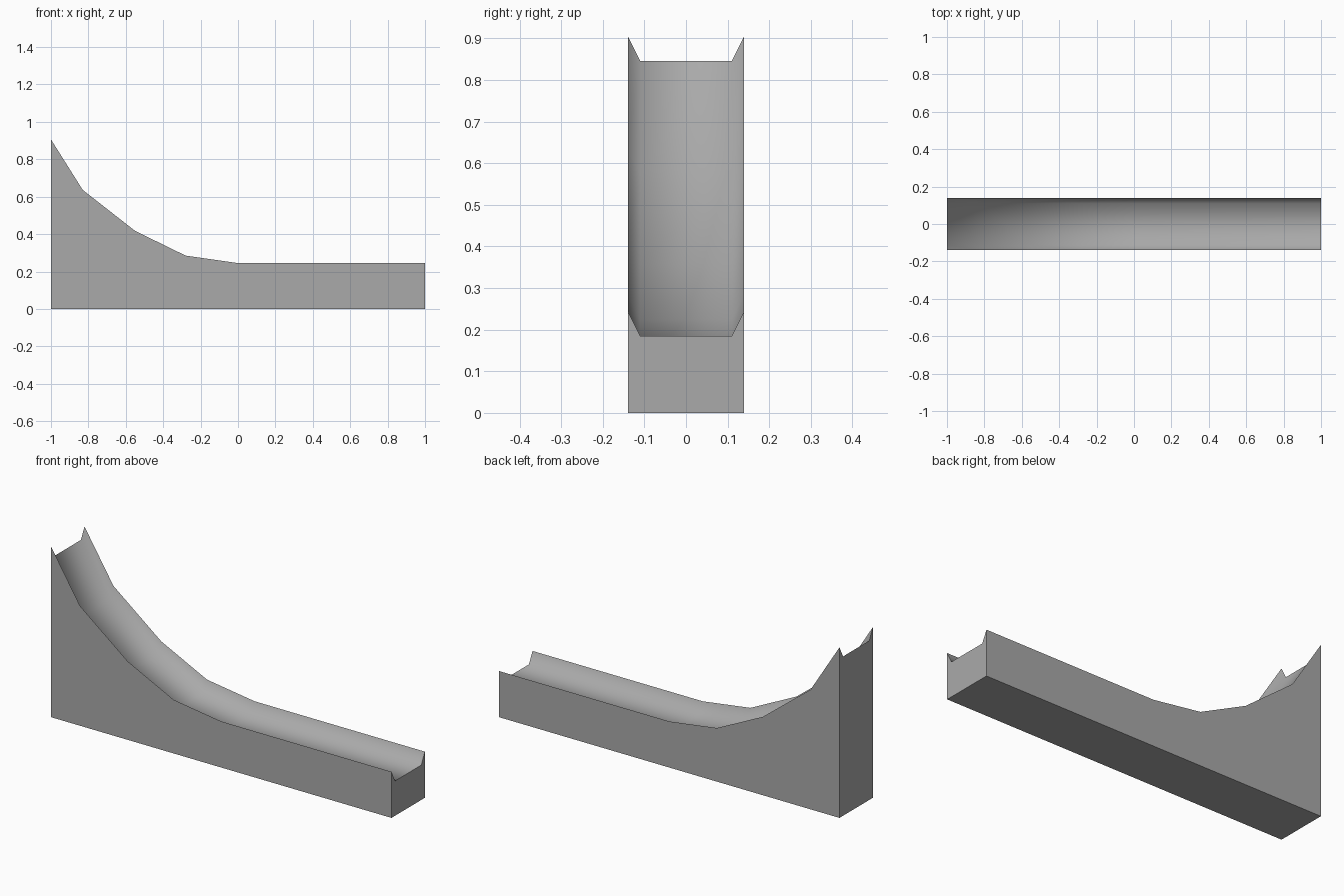
import bpy, bmesh, math

cube = bpy.data.objects.get("Cube")
if cube:
    bpy.data.objects.remove(cube, do_unlink=True)

HALF_WIDTH, FLOOR_HALF, DEPTH = 0.14, 0.11, 0.06
# Rim line along the length: (x, z)
RIM = [(-1, 0.906), (-0.83, 0.636), (-0.55, 0.417),
       (-0.28, 0.285), (0, 0.245), (1, 0.245)]

grey = bpy.data.materials.new("plain grey")
grey.use_nodes = True
colour = (0.4, 0.4, 0.4, 1)
grey.diffuse_color = colour
grey.node_tree.nodes["Principled BSDF"].inputs["Base Color"].default_value = colour


def section(bm, x, z):
    """Cross-section of the trough: square base with a grooved top."""
    outline = [(-HALF_WIDTH, 0), (HALF_WIDTH, 0), (HALF_WIDTH, z),
               (FLOOR_HALF, z - DEPTH), (-FLOOR_HALF, z - DEPTH), (-HALF_WIDTH, z)]
    return [bm.verts.new((x, y, h)) for y, h in outline]


# Grooved ramp: sections bridged along the length and capped at both ends
bm = bmesh.new()
rings = [section(bm, x, z) for x, z in RIM]
for a, b in zip(rings, rings[1:]):
    for i in range(len(a)):
        j = (i + 1) % len(a)
        bm.faces.new((a[i], a[j], b[j], b[i]))
bm.faces.new(rings[0])
bm.faces.new(rings[-1])
bmesh.ops.recalc_face_normals(bm, faces=bm.faces)
mesh = bpy.data.meshes.new("grooved_ramp")
bm.to_mesh(mesh)
bm.free()
mesh.materials.append(grey)
ramp = bpy.data.objects.new("grooved_ramp", mesh)
bpy.context.collection.objects.link(ramp)

# Smooth groove, crisp rims and ends
bpy.ops.object.select_all(action="DESELECT")
ramp.select_set(True)
bpy.context.view_layer.objects.active = ramp
bpy.ops.object.shade_smooth_by_angle(angle=math.radians(75))
